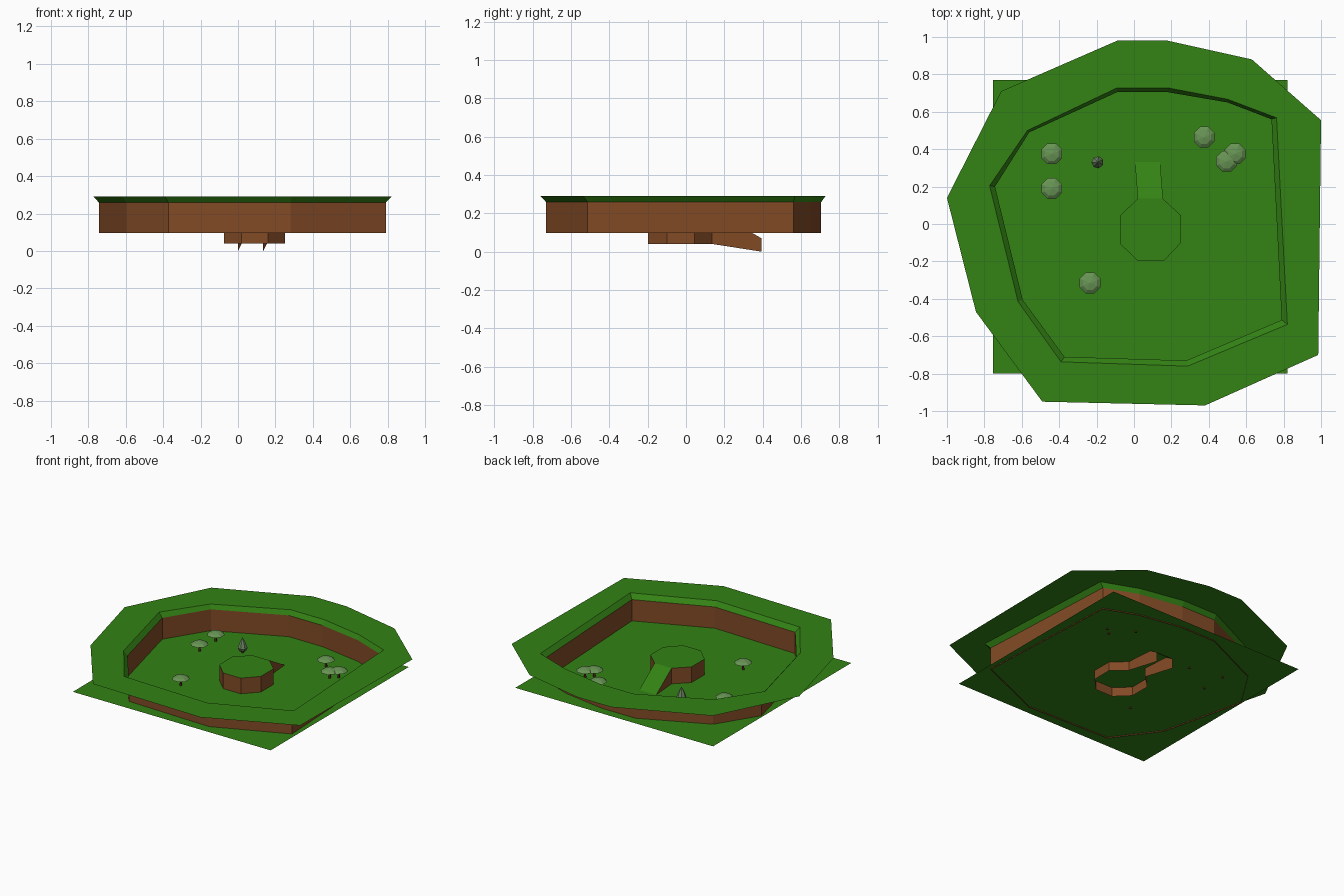
import bpy, bmesh, math

if "Cube" in bpy.data.objects:
    bpy.data.objects.remove(bpy.data.objects["Cube"])


def material(name, rgb):
    m = bpy.data.materials.new(name)
    m.diffuse_color = (*rgb, 1)
    m.use_nodes = True
    m.node_tree.nodes["Principled BSDF"].inputs["Base Color"].default_value = m.diffuse_color
    return m


GRASS = material("grass green", (0.033, 0.223, 0.007))
EARTH = material("earth brown", (0.225, 0.070, 0.019))
LEAF = material("pale leaf green", (0.14, 0.30, 0.09))
BUSH = material("grey leaf green", (0.15, 0.24, 0.12))
TRUNK = material("trunk brown", (0.12, 0.04, 0.015))


def make(name, verts, faces, mats, indices=None):
    me = bpy.data.meshes.new(name)
    me.from_pydata(verts, [], faces)
    for m in mats:
        me.materials.append(m)
    if indices:
        for p, i in zip(me.polygons, indices):
            p.material_index = i
    ob = bpy.data.objects.new(name, me)
    bpy.context.collection.objects.link(ob)
    return ob


def loft(name, rings, mats, band_mats):
    """Join closed rings of equal count with strips of quads."""
    n = len(rings[0])
    verts = [p for r in rings for p in r]
    faces, idx = [], []
    for b in range(len(rings) - 1):
        for i in range(n):
            j = (i + 1) % n
            faces.append((b*n + i, b*n + j, (b+1)*n + j, (b+1)*n + i))
            idx.append(band_mats[b])
    return make(name, verts, faces, mats, idx)


def at(points, z):
    return [(x, y, z) for x, y in points]


# Crater wall, grassy lip and surrounding plateau (counter-clockwise from back)
inner = [(-.09, .705), (-.56, .49), (-.743, .20), (-.595, -.405), (-.372, -.71),
         (.28, -.73), (.79, -.513), (.735, .56), (.5, .65), (.18, .705)]
lip = [(-.09, .728), (-.57, .50), (-.772, .205), (-.62, -.415), (-.39, -.737),
       (.287, -.76), (.82, -.537), (.762, .568), (.5, .667), (.18, .728)]
outer = [(-.09, .98), (-.71, .71), (-1.0, .14), (-.845, -.47), (-.49, -.95),
         (.38, -.97), (.985, -.70), (1.0, .555), (.63, .88), (.18, .98)]
loft("plateau_and_wall",
     [at(inner, .097), at(inner, .258), at(lip, .29), at(outer, .29)],
     [EARTH, GRASS], [0, 1, 1])

# Crater floor
make("floor", at([(-.755, -.80), (.82, -.80), (.82, .77), (-.755, .77)], .105),
     [(0, 1, 2, 3)], [GRASS])

# Central mound: open at the bottom and on the ramp side
TOP, LOW = .218, .04
octagon = [(.02, .135), (-.075, .045), (-.075, -.105), (.02, -.197),
           (.16, -.197), (.252, -.10), (.252, .045), (.155, .135)]
faces = [tuple(range(8))] + [(i, i + 8, i + 9, i + 1) for i in range(7)]
make("mound", at(octagon, TOP) + at(octagon, LOW), faces, [GRASS, EARTH], [0] + [1]*7)

# Ramp: sloping top with two earth sides
near, far = [(.02, .135), (.155, .135)], [(0, .393), (.135, .393)]
verts = at(near, TOP) + at(far, .070) + at(near, LOW) + at(far, 0)
make("ramp", verts, [(0, 2, 3, 1), (0, 4, 6, 2), (1, 3, 7, 5)], [GRASS, EARTH], [0, 1, 1])


def turned(name, x, y, profile, sides, mat):
    """Solid of revolution; the first and last profile radius are 0."""
    bm = bmesh.new()
    rings = []
    for r, z in profile:
        if r == 0:
            rings.append([bm.verts.new((x, y, z))] * sides)
        else:
            rings.append([bm.verts.new((x + r*math.cos(2*math.pi*(k + .5)/sides),
                                        y + r*math.sin(2*math.pi*(k + .5)/sides), z))
                          for k in range(sides)])
    for a, b in zip(rings, rings[1:]):
        for i in range(sides):
            j = (i + 1) % sides
            quad = list(dict.fromkeys([a[i], a[j], b[j], b[i]]))
            bm.faces.new(quad)
    bmesh.ops.recalc_face_normals(bm, faces=bm.faces)
    me = bpy.data.meshes.new(name)
    bm.to_mesh(me)
    bm.free()
    me.materials.append(mat)
    bpy.context.collection.objects.link(bpy.data.objects.new(name, me))


# Flat-crowned trees
for i, (x, y) in enumerate([(-.44, .375), (-.44, .19), (-.235, -.315),
                            (.375, .465), (.54, .375), (.495, .335)]):
    turned(f"tree_trunk_{i}", x, y, [(0, .097), (.009, .097), (.007, .155), (0, .155)], 5, TRUNK)
    turned(f"tree_crown_{i}", x, y, [(0, .148), (.060, .155), (.040, .169), (0, .177)], 8, LEAF)

# Teardrop-shaped tree
turned("pointed_tree_trunk", -.195, .33, [(0, .097), (.008, .097), (.008, .125), (0, .125)], 5, TRUNK)
turned("pointed_tree_crown", -.195, .33,
       [(0, .115), (.024, .122), (.033, .143), (.020, .178), (0, .218)], 7, BUSH)
